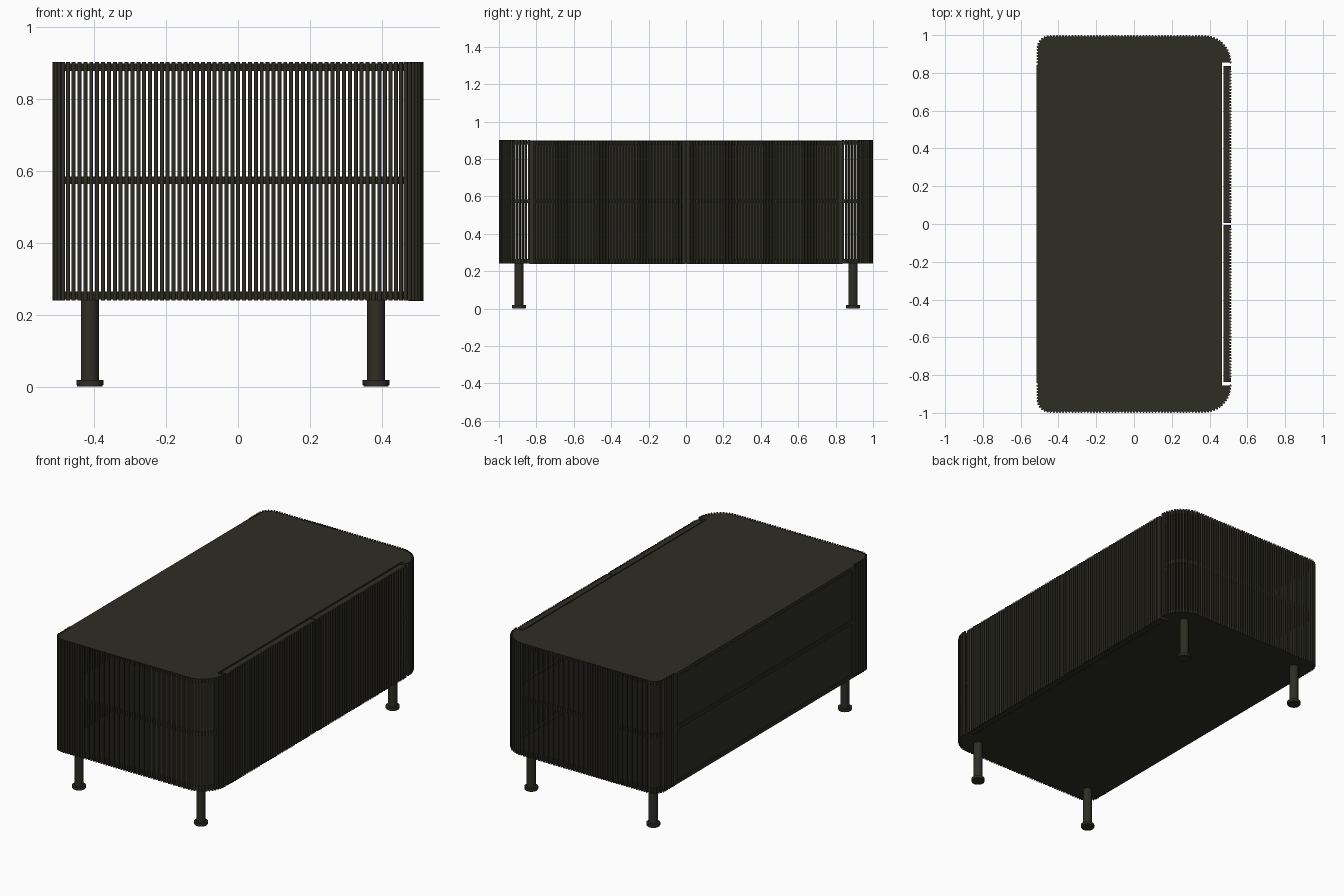
import bpy, bmesh, math
from mathutils import Matrix

if "Cube" in bpy.data.objects:
    bpy.data.objects.remove(bpy.data.objects["Cube"])

mat = bpy.data.materials.new("dark olive metal")
mat.diffuse_color = (0.027, 0.026, 0.018, 1)
mat.use_nodes = True
mat.node_tree.nodes["Principled BSDF"].inputs["Base Color"].default_value = mat.diffuse_color
PITCH, R = 0.0163, 0.0058


def finish(name, bm, smooth=False):
    bmesh.ops.recalc_face_normals(bm, faces=bm.faces)
    me = bpy.data.meshes.new(name)
    bm.to_mesh(me)
    bm.free()
    me.materials.append(mat)
    ob = bpy.data.objects.new(name, me)
    bpy.context.collection.objects.link(ob)
    if smooth:
        bpy.ops.object.select_all(action='DESELECT')
        ob.select_set(True)
        bpy.context.view_layer.objects.active = ob
        bpy.ops.object.shade_smooth_by_angle(angle=math.radians(50))
    return ob


def box(bm, x0, x1, y0, y1, z0, z1):
    m = Matrix.Translation(((x0 + x1) / 2, (y0 + y1) / 2, (z0 + z1) / 2))
    bmesh.ops.create_cube(bm, size=1, matrix=m @ Matrix.Diagonal((x1 - x0, y1 - y0, z1 - z0, 1)))


def rod(bm, x, y, z0, z1, r, n):
    bmesh.ops.create_cone(bm, cap_ends=True, segments=n, radius1=r, radius2=r, depth=z1 - z0,
                          matrix=Matrix.Translation((x, y, (z0 + z1) / 2)))


def end_path(off):
    """Outline of the +y end, from back edge round both corners to the doors."""
    pts = [(-0.516 + off, 0.84)]
    for cx, cy, r, a0, a1 in ((-0.446, 0.93, 0.07, 180, 90), (0.372, 0.856, 0.144, 90, 0)):
        for i in range(17):
            a = math.radians(a0 + (a1 - a0) * i / 16)
            pts.append((cx + (r - off) * math.cos(a), cy + (r - off) * math.sin(a)))
    return pts


def resample(pts, step):
    total = sum(math.dist(a, b) for a, b in zip(pts, pts[1:]))
    n = round(total / step)
    out, pos, k = [], 0.0, 0
    for a, b in zip(pts, pts[1:]):
        d = math.dist(a, b)
        while k <= n and k * total / n <= pos + d + 1e-6 and d > 0:
            t = (k * total / n - pos) / d
            out.append((a[0] + (b[0] - a[0]) * t, a[1] + (b[1] - a[1]) * t))
            k += 1
        pos += d
    return out


# top, shelf and base slabs, with a recess for the doors
half = [(-0.516, 0.84)] + end_path(0.008) + [(0.466, 0.856)]
outline = half + [(x, -y) for x, y in reversed(half)]
for name, z0, z1 in (("top_slab", 0.877, 0.898), ("middle_shelf", 0.563, 0.584), ("base_slab", 0.242, 0.264)):
    bm = bmesh.new()
    f = bm.faces.new([bm.verts.new((x, y, z0)) for x, y in outline])
    up = bmesh.ops.extrude_face_region(bm, geom=[f])
    bmesh.ops.translate(bm, vec=(0, 0, z1 - z0), verts=[v for v in up['geom'] if isinstance(v, bmesh.types.BMVert)])
    finish(name, bm)

# slatted wrap-around ends
for name, s in (("back_end_slats", 1), ("front_end_slats", -1)):
    bm = bmesh.new()
    for x, y in resample(end_path(R), PITCH):
        rod(bm, x, y * s, 0.24, 0.902, R, 10)
    finish(name, bm, True)

# back panels, recessed between the slabs, with end stiles
bm = bmesh.new()
for z0, z1 in ((0.264, 0.563), (0.584, 0.877)):
    box(bm, -0.509, -0.494, -0.835, 0.835, z0, z1)
for s in (-1, 1):
    box(bm, -0.515, -0.494, s * 0.825 - 0.012, s * 0.825 + 0.012, 0.264, 0.877)
finish("back_panel", bm)

# two slatted doors
for name, s in (("left_door", -1), ("right_door", 1)):
    bm = bmesh.new()
    for a, b in ((0.004, 0.020), (0.816, 0.836)):
        box(bm, 0.474, 0.513, min(a * s, b * s), max(a * s, b * s), 0.238, 0.896)
    for z0, z1 in ((0.238, 0.262), (0.563, 0.584), (0.874, 0.896)):
        box(bm, 0.474, 0.506, min(0.02 * s, 0.816 * s), max(0.02 * s, 0.816 * s), z0, z1)
    finish(name + "_frame", bm)
    bm = bmesh.new()
    n = round(0.796 / PITCH)
    for i in range(n):
        rod(bm, 0.516 - R, s * (0.02 + 0.796 * (i + 0.5) / n), 0.238, 0.897, R, 10)
    finish(name + "_slats", bm, True)

# legs with round feet
for i, (x, y) in enumerate(((-0.412, -0.893), (0.384, -0.893), (-0.412, 0.893), (0.384, 0.893))):
    bm = bmesh.new()
    rod(bm, x, y, 0.015, 0.245, 0.025, 32)
    rod(bm, x, y, 0.004, 0.018, 0.0375, 32)
    rod(bm, x, y, 0.0, 0.004, 0.035, 32)
    finish(f"leg_{i + 1}", bm, True)
